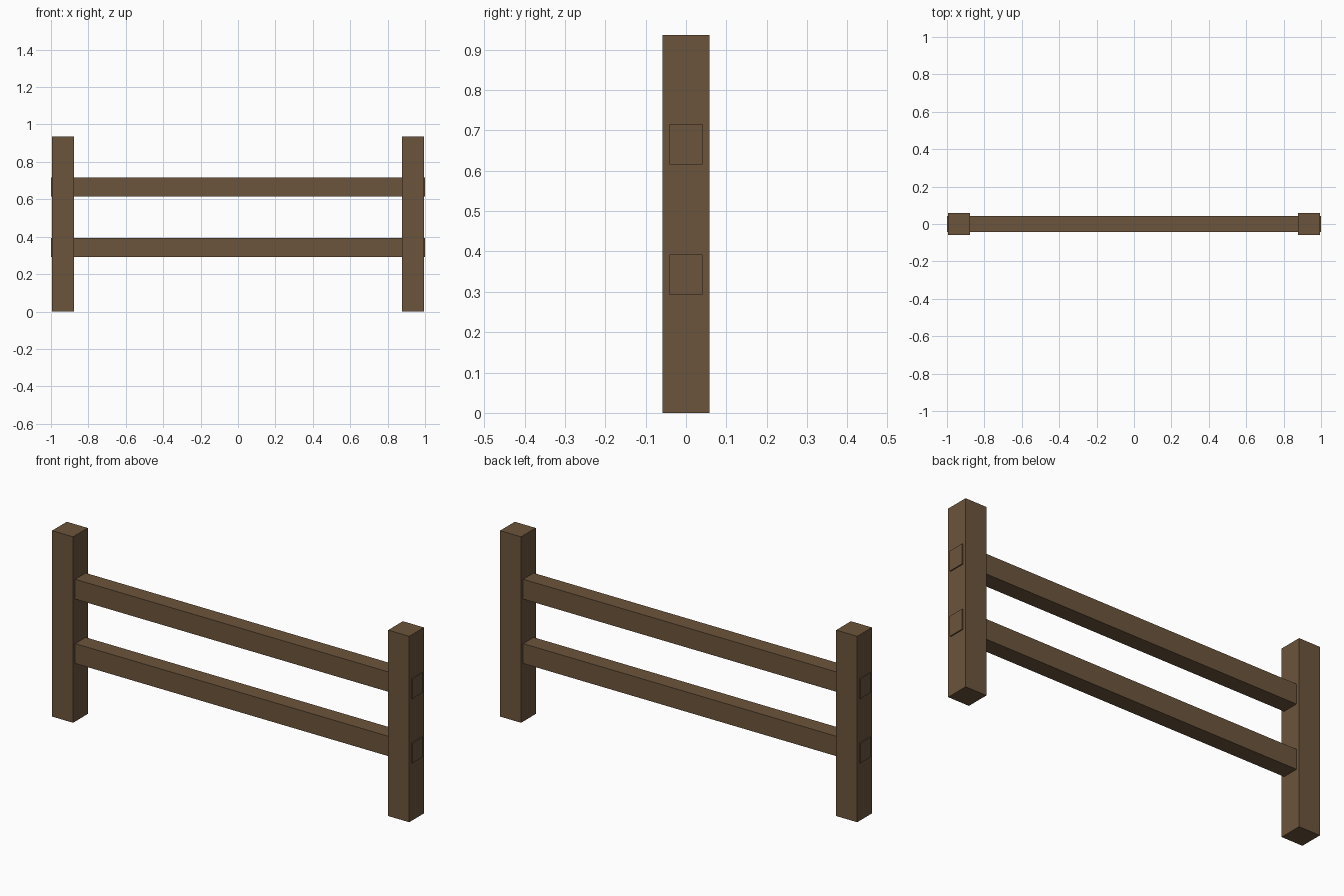
import bpy

if "Cube" in bpy.data.objects:
    bpy.data.objects.remove(bpy.data.objects["Cube"])

wood = bpy.data.materials.new("brown_wood")
wood.diffuse_color = (0.15, 0.09, 0.045, 1)
wood.use_nodes = True
wood.node_tree.nodes["Principled BSDF"].inputs["Base Color"].default_value = wood.diffuse_color


def box(name, center, size):
    bpy.ops.mesh.primitive_cube_add(size=1, location=center)
    obj = bpy.context.object
    obj.name = name
    obj.scale = size
    bpy.ops.object.transform_apply(location=False, rotation=False, scale=True)
    obj.data.materials.append(wood)
    return obj


# Square upright posts
POST_W, POST_H = 0.117, 0.936
for side, sx in (("left", -1), ("right", 1)):
    box(f"{side}_post", (sx * 0.936, 0, POST_H / 2), (POST_W, POST_W, POST_H))

# Rails running through the posts, ends slightly proud
for level, z in (("lower", 0.342), ("upper", 0.666)):
    box(f"{level}_rail", (0, 0, z), (2.0, 0.083, 0.1))
